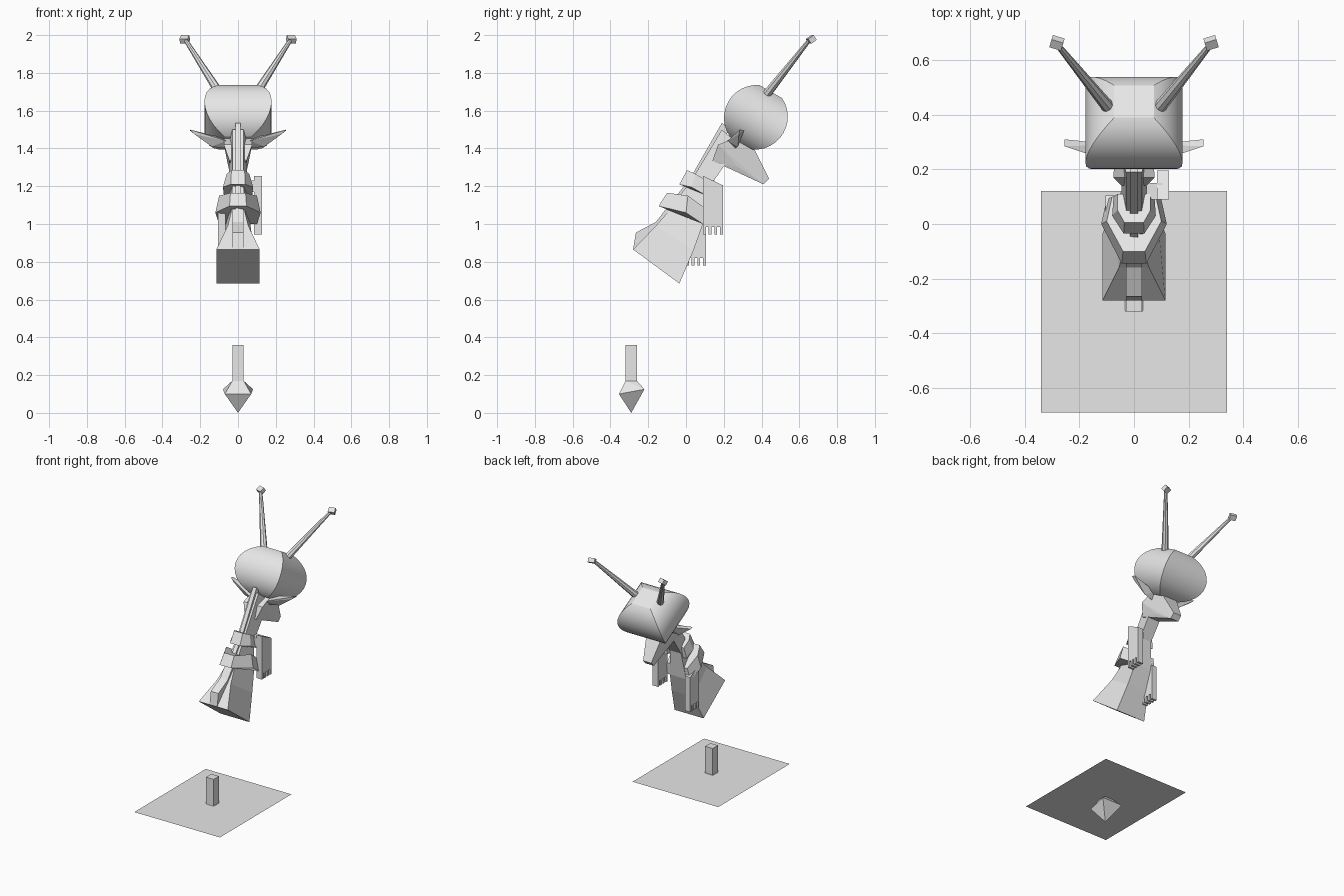
import bpy, bmesh, math
from mathutils import Vector, Matrix

cube = bpy.data.objects.get("Cube")
if cube:
    bpy.data.objects.remove(cube, do_unlink=True)

grey = bpy.data.materials.new("plain grey")
grey.use_nodes = True
grey.diffuse_color = (0.8, 0.8, 0.8, 1)
grey.node_tree.nodes["Principled BSDF"].inputs["Base Color"].default_value = (0.8, 0.8, 0.8, 1)


def finish(name, bm):
    bmesh.ops.recalc_face_normals(bm, faces=bm.faces[:])
    mesh = bpy.data.meshes.new(name)
    bm.to_mesh(mesh)
    bm.free()
    mesh.materials.append(grey)
    obj = bpy.data.objects.new(name, mesh)
    bpy.context.collection.objects.link(obj)
    return obj


def hull(name, points):
    bm = bmesh.new()
    for p in points:
        bm.verts.new(p)
    res = bmesh.ops.convex_hull(bm, input=bm.verts[:])
    loose = {v for v in res["geom_interior"] + res["geom_unused"] if isinstance(v, bmesh.types.BMVert)}
    if loose:
        bmesh.ops.delete(bm, geom=list(loose), context='VERTS')
    bmesh.ops.dissolve_limit(bm, angle_limit=0.02, verts=bm.verts[:], edges=bm.edges[:])
    return finish(name, bm)


def both(points):
    return [(s * x, y, z) for s in (-1, 1) for x, y, z in points]


def loft(name, rings):
    bm = bmesh.new()
    rows = [[bm.verts.new(p) for p in ring] for ring in rings]
    n = len(rows[0])
    for a, b in zip(rows, rows[1:]):
        for i in range(n):
            j = (i + 1) % n
            bm.faces.new((a[i], a[j], b[j], b[i]))
    bm.faces.new(rows[0])
    bm.faces.new(rows[-1])
    return finish(name, bm)


def prism(name, profile, x0, x1):
    return loft(name, [[(x, y, z) for y, z in profile] for x in (x0, x1)])


def box(name, centre, size, turn=None):
    bm = bmesh.new()
    m = Matrix.Translation(centre) @ (turn or Matrix()) @ Matrix.Diagonal((*size, 1))
    bmesh.ops.create_cube(bm, size=1, matrix=m)
    return finish(name, bm)


# Ground sheet and the pointed stake through it
bm = bmesh.new()
bmesh.ops.create_grid(bm, x_segments=1, y_segments=1, size=0.5,
                      matrix=Matrix.Translation((0, -0.285, 0.168)) @ Matrix.Diagonal((0.68, 0.81, 1, 1)))
finish("ground_sheet", bm)
box("stake_shaft", (0, -0.29, 0.265), (0.06, 0.06, 0.19))
hull("stake_point", both([(0.03, -0.32, 0.17), (0.03, -0.26, 0.17), (0.07, -0.355, 0.1),
                          (0.08, -0.22, 0.125)]) + [(0, -0.29, 0)])

# Neck: front y, z, back y, z, front and back half width
sections = [(-0.28, 0.865, -0.035, 0.685, 0.115, 0.115), (-0.16, 0.99, 0.04, 0.86, 0.055, 0.085),
            (-0.09, 1.07, 0.09, 1.0, 0.035, 0.065), (0.04, 1.25, 0.12, 1.19, 0.028, 0.045),
            (0.19, 1.5, 0.28, 1.42, 0.03, 0.05)]
loft("neck", [[(-f, y0, z0), (f, y0, z0), (b, y1, z1), (-b, y1, z1)]
              for y0, z0, y1, z1, f, b in sections])

# Mane along the neck
prism("lower_mane", [(-0.28, 0.865), (-0.265, 0.955), (-0.16, 1.01), (-0.105, 1.08),
                     (-0.05, 1.05), (-0.2, 0.88)], -0.03, 0.03)
prism("upper_mane", [(-0.11, 1.07), (0.03, 1.255), (0.19, 1.535), (0.23, 1.5), (-0.05, 1.05)],
      -0.014, 0.014)

# Two collars
def collar(name, low, high):
    def ring(pts):
        return [(-x, y, z) for x, y, z in pts] + [(x, y, z) for x, y, z in reversed(pts)]
    return loft(name, [ring(low), ring(high)])


collar("lower_collar", [(0.045, -0.145, 1.095), (0.12, 0.0, 1.06), (0.1, 0.09, 1.0)],
       [(0.04, -0.1, 1.165), (0.1, 0.01, 1.15), (0.08, 0.1, 1.085)])
collar("upper_collar", [(0.038, -0.035, 1.21), (0.08, 0.03, 1.195), (0.075, 0.1, 1.155)],
       [(0.035, 0.005, 1.285), (0.06, 0.05, 1.265), (0.06, 0.11, 1.23)])

# Flat arms with four fingers each
def arm(name, y0, y1, bottom, top, x0, x1):
    step = (y1 - y0) / 7
    profile = [(y0, top), (y1, top - 0.05)]
    for i in range(4):
        right = y1 - 2 * i * step
        profile += [(right, bottom + 0.04), (right, bottom), (right - step, bottom), (right - step, bottom + 0.04)]
    prism(name, profile, x0, x1)


arm("left_arm", 0.09, 0.195, 0.945, 1.255, 0.085, 0.128)
arm("right_arm", 0.0, 0.105, 0.78, 1.08, -0.105, -0.065)
box("left_shoulder", (0.075, 0.12, 1.2), (0.06, 0.06, 0.06))

# Muzzle and ears
hull("muzzle", both([(0.075, 0.17, 1.42), (0.07, 0.3, 1.47), (0.045, 0.14, 1.335), (0.06, 0.36, 1.4),
                     (0.05, 0.28, 1.3), (0.032, 0.44, 1.24), (0.032, 0.41, 1.21)]))
for side, s in (("left", 1), ("right", -1)):
    hull(side + "_ear", [(s * x, y, z) for x, y, z in [
        (0.06, 0.22, 1.44), (0.06, 0.26, 1.4), (0.06, 0.29, 1.45), (0.14, 0.25, 1.455), (0.14, 0.275, 1.41),
        (0.255, 0.285, 1.5), (0.255, 0.31, 1.495), (0.23, 0.28, 1.475)]])

# Cushion-shaped head: square rings along a tilted axis
centre = Vector((0, 0.37, 1.565))
axis = Vector((0, 0.5, 0.866))
across = Vector((0, 0.866, -0.5))
rings = []
for i in range(-6, 7):
    a = math.radians(i * 11)
    w, h = 0.178 * math.cos(a), 0.172 * math.sin(a)
    d = 0.168 * math.cos(a)
    rings.append([centre + axis * h + across * d * v + Vector((w * u, 0, 0))
                  for u, v in ((-1, -1), (1, -1), (1, 1), (-1, 1))])
head = loft("head", rings)
bpy.ops.object.select_all(action='DESELECT')
head.select_set(True)
bpy.context.view_layer.objects.active = head
bpy.ops.object.shade_smooth_by_angle(angle=math.radians(25))

# Antennae with small block tips
for side, s in (("left", 1), ("right", -1)):
    a, b = Vector((s * 0.08, 0.41, 1.665)), Vector((s * 0.275, 0.65, 1.97))
    turn = (b - a).to_track_quat('Z', 'Y').to_matrix().to_4x4()
    bm = bmesh.new()
    bmesh.ops.create_cone(bm, cap_ends=True, segments=8, radius1=0.025, radius2=0.011,
                          depth=(b - a).length, matrix=Matrix.Translation((a + b) / 2) @ turn)
    finish(side + "_antenna", bm)
    tilt = Matrix.Rotation(s * 0.3, 4, 'Z') @ Matrix.Rotation(0.6, 4, 'X')
    box(side + "_antenna_tip", (s * 0.282, 0.663, 1.977), (0.045, 0.036, 0.03), tilt)
